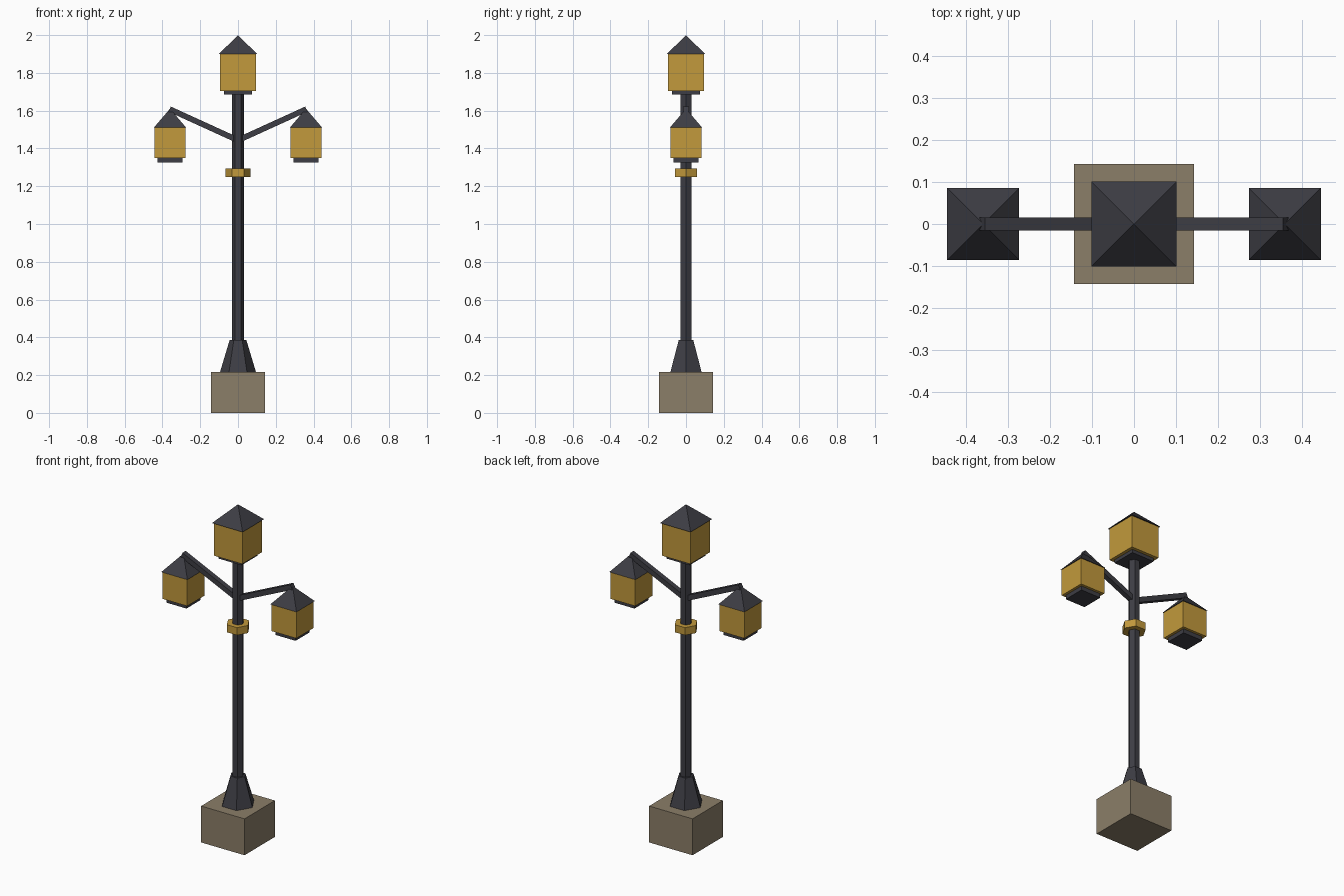
import bpy, math
from mathutils import Vector

if "Cube" in bpy.data.objects:
    bpy.data.objects.remove(bpy.data.objects["Cube"])


def material(name, rgb):
    m = bpy.data.materials.new(name)
    m.diffuse_color = (*rgb, 1)
    m.use_nodes = True
    m.node_tree.nodes["Principled BSDF"].inputs["Base Color"].default_value = m.diffuse_color
    return m


IRON = material("dark_iron", (0.047, 0.047, 0.058))
GOLD = material("amber", (0.54, 0.32, 0.045))
STONE = material("stone", (0.26, 0.21, 0.14))


def finish(name, mat):
    ob = bpy.context.object
    ob.name = name
    ob.data.materials.append(mat)
    return ob


def box(name, mat, x, half, z0, z1):
    bpy.ops.mesh.primitive_cube_add(size=1, location=(x, 0, (z0 + z1) / 2))
    ob = finish(name, mat)
    ob.scale = (2 * half, 2 * half, z1 - z0)
    return ob


def hexagon(name, mat, r0, r1, z0, z1):
    # corners lie on the x axis, flats face front and back
    bpy.ops.mesh.primitive_cone_add(vertices=6, radius1=r0, radius2=r1, depth=z1 - z0,
                                    location=(0, 0, (z0 + z1) / 2),
                                    rotation=(0, 0, math.pi / 6))
    return finish(name, mat)


def roof(name, x, half, z0, z1):
    bpy.ops.mesh.primitive_cone_add(vertices=4, radius1=half * math.sqrt(2), radius2=0,
                                    depth=z1 - z0, location=(x, 0, (z0 + z1) / 2),
                                    rotation=(0, 0, math.pi / 4))
    return finish(name, IRON)


def lantern(name, x, halves, levels):
    box(name + "_base", IRON, x, halves[0], levels[0], levels[1])
    box(name + "_glass", GOLD, x, halves[1], levels[1], levels[2])
    roof(name + "_roof", x, halves[2], levels[2], levels[3])


# plinth, flared foot, pole and collar
box("plinth", STONE, 0, 0.143, 0, 0.217)
hexagon("foot", IRON, 0.095, 0.044, 0.217, 0.387)
hexagon("pole", IRON, 0.033, 0.033, 0.217, 1.69)
hexagon("collar", GOLD, 0.066, 0.066, 1.25, 1.295)

# top lantern
lantern("top_lantern", 0, (0.075, 0.094, 0.101), (1.685, 1.705, 1.90, 2.0))

# side arms with hanging lanterns
for side, label in ((-1, "left"), (1, "right")):
    a, b = Vector((0, 0, 1.443)), Vector((side * 0.362, 0, 1.608))
    d = b - a
    bpy.ops.mesh.primitive_cube_add(size=1, location=(a + b) / 2,
                                    rotation=(0, -math.atan2(d.z, d.x), 0))
    finish(label + "_arm", IRON).scale = (d.length, 0.03, 0.03)
    lantern(label + "_lantern", side * 0.36, (0.066, 0.082, 0.086),
            (1.325, 1.35, 1.51, 1.61))
